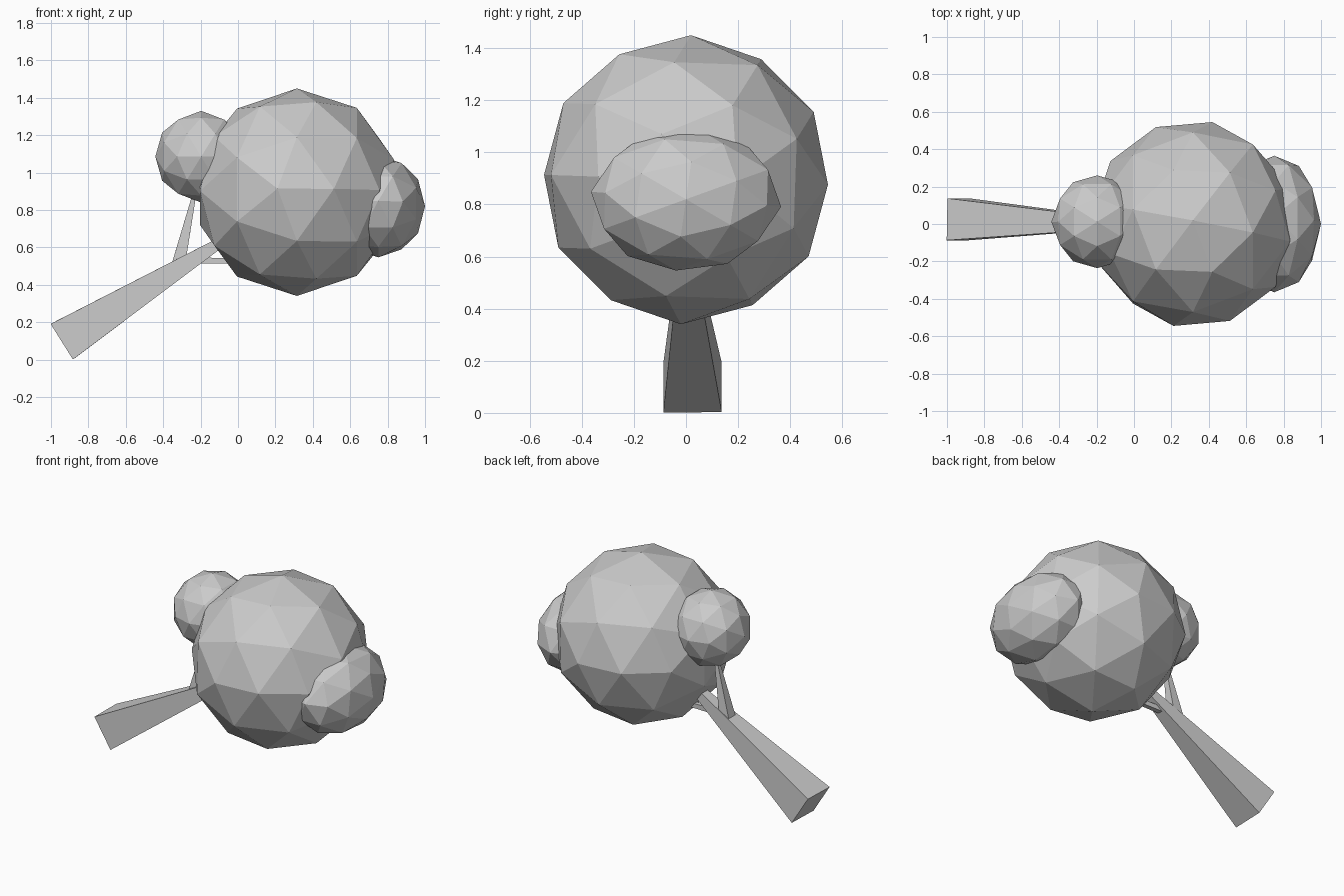
import bpy, bmesh
from math import radians
from mathutils import Matrix, Vector

if "Cube" in bpy.data.objects:
    bpy.data.objects.remove(bpy.data.objects["Cube"])


def finish(bm, name):
    bmesh.ops.recalc_face_normals(bm, faces=bm.faces)
    mesh = bpy.data.meshes.new(name)
    bm.to_mesh(mesh)
    bm.free()
    obj = bpy.data.objects.new(name, mesh)
    bpy.context.collection.objects.link(obj)
    return obj


def rot(x, y):
    return Matrix.Rotation(radians(x), 4, 'X') @ Matrix.Rotation(radians(y), 4, 'Y')


# Faceted foliage clump: turned icosphere, then stretched along the axes
def foliage(name, centre, radii, turn):
    bm = bmesh.new()
    place = Matrix.Translation(centre) @ Matrix.Diagonal((*radii, 1)) @ turn
    bmesh.ops.create_icosphere(bm, subdivisions=2, radius=1, matrix=place)
    return finish(bm, name)


# Four-sided tapering limb between two points
def limb(name, start, end, w0, w1):
    bm = bmesh.new()
    start, end = Vector(start), Vector(end)
    axis = (end - start).normalized()
    up = axis.cross(Vector((0, 1, 0))).normalized()
    side = up.cross(axis)
    rings = []
    for p, w in ((start, w0), (end, w1)):
        rings.append([bm.verts.new(p + (side * a + up * b) * w / 2)
                      for a, b in ((-1, -1), (1, -1), (1, 1), (-1, 1))])
    for ring in rings:
        bm.faces.new(ring)
    for i in range(4):
        j = (i + 1) % 4
        bm.faces.new((rings[0][i], rings[0][j], rings[1][j], rings[1][i]))
    return finish(bm, name)


# Leaning trunk and its two branches
limb("trunk", (-0.94, 0.025, 0.097), (0.0, 0.0, 0.685), 0.224, 0.035)
limb("left_branch", (-0.325, 0.015, 0.48), (-0.225, 0.012, 0.92), 0.075, 0.015)
limb("right_branch", (-0.26, 0.01, 0.53), (0.65, 0.0, 0.52), 0.035, 0.01)

# Foliage: main crown and two smaller clumps
foliage("main_crown", (0.315, 0.0, 0.895), (0.555, 0.555, 0.555), rot(-32, -10.81))
foliage("left_clump", (-0.197, 0.012, 1.085), (0.245, 0.248, 0.245), rot(0, 58.28))
foliage("right_clump", (0.75, 0.0, 0.82), (0.25, 0.367, 0.275), rot(-6, 58.28))
